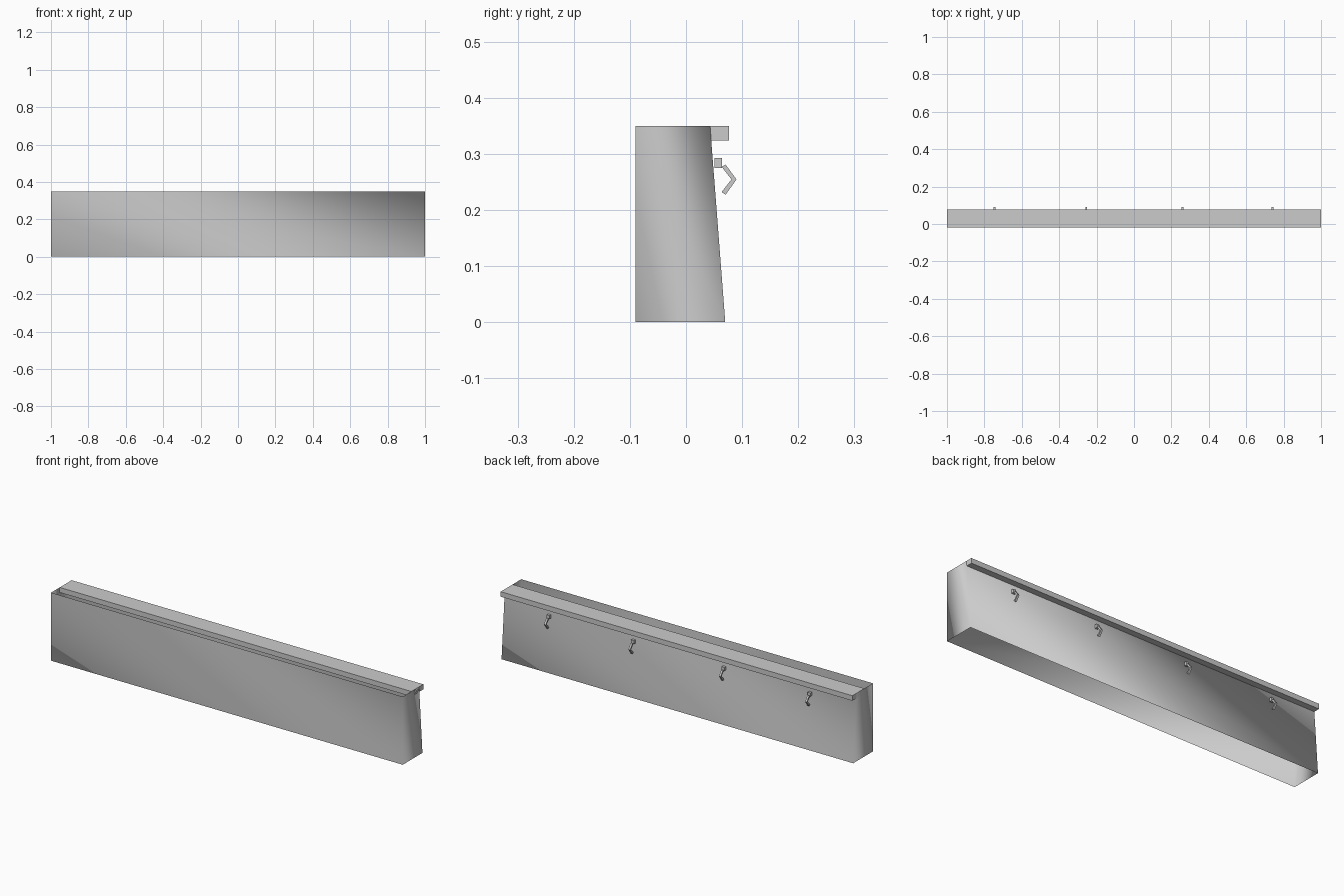
import bpy
import bmesh
from mathutils import Vector

cube = bpy.data.objects.get("Cube")
if cube:
    bpy.data.objects.remove(cube, do_unlink=True)

# Single plain grey
grey = bpy.data.materials.new("plain grey")
grey.use_nodes = True
colour = (0.6, 0.6, 0.6, 1)
grey.diffuse_color = colour
grey.node_tree.nodes["Principled BSDF"].inputs["Base Color"].default_value = colour


def finish(name, bm):
    mesh = bpy.data.meshes.new(name)
    bm.to_mesh(mesh)
    bm.free()
    mesh.materials.append(grey)
    obj = bpy.data.objects.new(name, mesh)
    bpy.context.collection.objects.link(obj)
    return obj


def extrude_x(name, profile, x0, x1):
    """Solid with a (y, z) profile, running along x."""
    bm = bmesh.new()
    face = bm.faces.new([bm.verts.new((x0, y, z)) for y, z in profile])
    grown = bmesh.ops.extrude_face_region(bm, geom=[face])["geom"]
    verts = [g for g in grown if isinstance(g, bmesh.types.BMVert)]
    bmesh.ops.translate(bm, verts=verts, vec=(x1 - x0, 0, 0))
    bmesh.ops.recalc_face_normals(bm, faces=bm.faces)
    return finish(name, bm)


def rect(y0, y1, z0, z1):
    return [(y0, z0), (y1, z0), (y1, z1), (y0, z1)]


# Four thin walls, open above and below, with a leaning back
FRONT, BACK_LOW, BACK_HIGH, HEIGHT = -0.09, 0.07, 0.043, 0.35


def ring(bm, back, z):
    corners = [(-1, FRONT), (1, FRONT), (1, back), (-1, back)]
    return [bm.verts.new((x, y, z)) for x, y in corners]


bm = bmesh.new()
low = ring(bm, BACK_LOW, 0)
high = ring(bm, BACK_HIGH, HEIGHT)
for i in range(4):
    j = (i + 1) % 4
    bm.faces.new((low[i], low[j], high[i]))
    bm.faces.new((low[j], high[j], high[i]))
bm.normal_update()
for f in bm.faces:
    f.smooth = True
# Soft shading around the corners, each triangle counting equally
normals = [sum((f.normal for f in v.link_faces), Vector()).normalized()
           for v in low + high]
walls = finish("walls", bm)
walls.data.normals_split_custom_set_from_vertices(normals)

# Flat rail along the top, overhanging the back
extrude_x("top_rail", rect(-0.02, 0.077, 0.324, HEIGHT), -1, 1)

# Hooks along the back: a small block and a bent arm each
arm = [(0.0635, 0.277), (0.0705, 0.281), (0.09, 0.2545),
       (0.0705, 0.227), (0.0635, 0.232), (0.081, 0.2545)]
for n, x in enumerate((-0.745, -0.255, 0.26, 0.74), 1):
    extrude_x(f"hook_block_{n}", rect(0.051, 0.064, 0.275, 0.293), x - 0.008, x + 0.008)
    extrude_x(f"hook_arm_{n}", arm, x - 0.005, x + 0.005)
